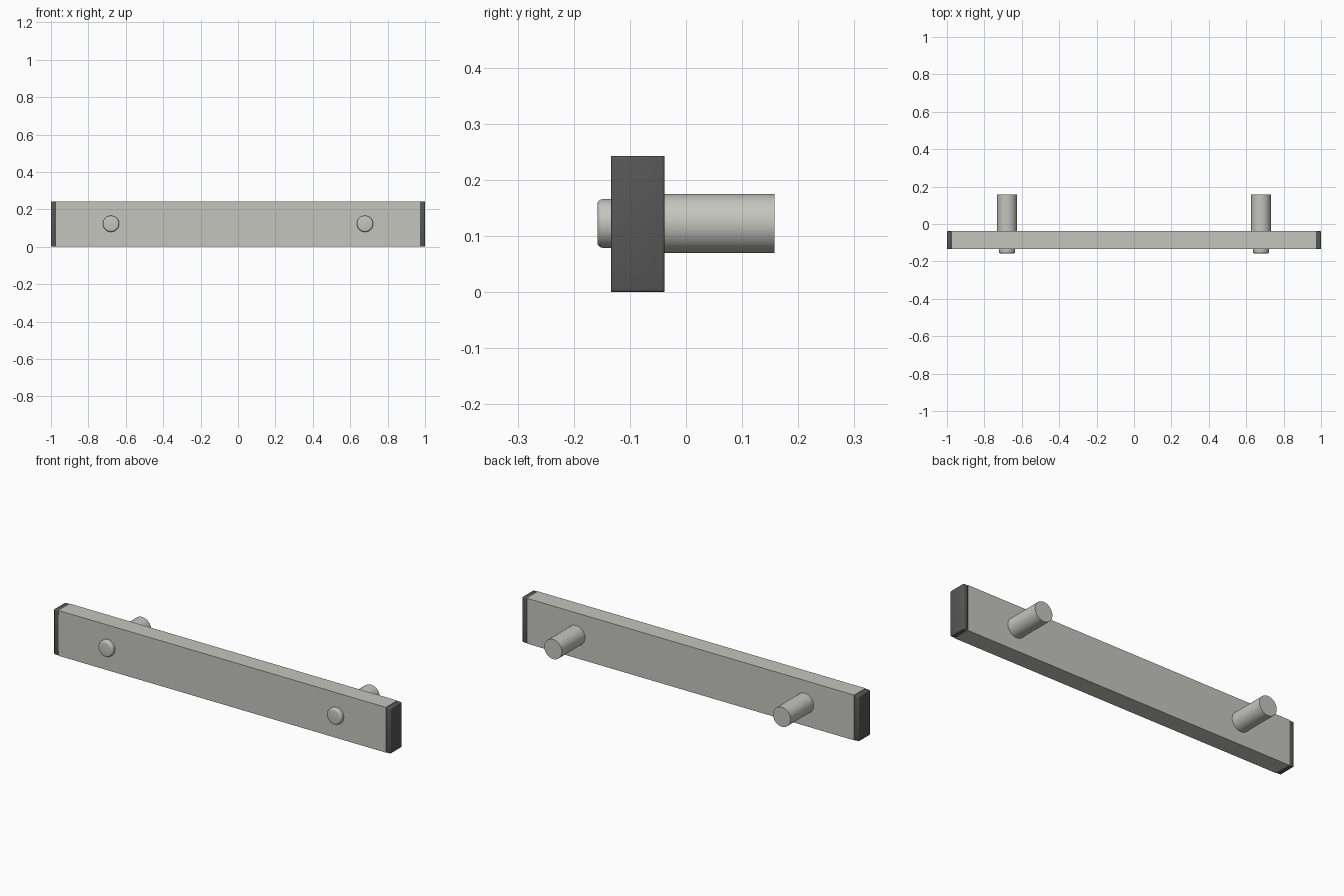
import bpy
import math

if "Cube" in bpy.data.objects:
    bpy.data.objects.remove(bpy.data.objects["Cube"], do_unlink=True)


def make_material(name, color):
    mat = bpy.data.materials.new(name)
    mat.use_nodes = True
    mat.diffuse_color = color
    mat.node_tree.nodes["Principled BSDF"].inputs["Base Color"].default_value = color
    return mat


metal = make_material("light warm grey", (0.56, 0.56, 0.52, 1))
plastic = make_material("dark grey", (0.095, 0.095, 0.095, 1))

BAR_FRONT, BAR_BACK, HEIGHT = -0.134, -0.038, 0.243
CAP_INNER, MID_Z, POST_X = 0.972, 0.1225, 0.679


def finish(obj, name, mat, bevel=0, segments=3):
    obj.name = obj.data.name = name
    obj.data.materials.append(mat)
    if bevel:
        mod = obj.modifiers.new("Rounded edges", "BEVEL")
        mod.width = bevel
        mod.segments = segments
        mod.limit_method = "ANGLE"
        mod.angle_limit = math.radians(40)
        bpy.ops.object.modifier_apply(modifier=mod.name)


def box(name, x0, x1, mat, bevel=0):
    bpy.ops.mesh.primitive_cube_add(
        size=1, location=((x0 + x1) / 2, (BAR_FRONT + BAR_BACK) / 2, HEIGHT / 2))
    obj = bpy.context.object
    obj.scale = (x1 - x0, BAR_BACK - BAR_FRONT, HEIGHT)
    bpy.ops.object.transform_apply(location=False, rotation=False, scale=True)
    finish(obj, name, mat, bevel)
    if bevel:
        bpy.ops.object.shade_smooth_by_angle(angle=math.radians(35))


def rod(name, x, y0, y1, radius, bevel=0):
    bpy.ops.mesh.primitive_cylinder_add(
        vertices=48, radius=radius, depth=y1 - y0,
        location=(x, (y0 + y1) / 2, MID_Z), rotation=(math.pi / 2, 0, 0))
    finish(bpy.context.object, name, metal, bevel, 4)
    bpy.ops.object.shade_smooth_by_angle(angle=math.radians(35))


# Flat bar of the handle
box("handle_bar", -CAP_INNER, CAP_INNER, metal)

# End caps, rear posts and front buttons on both sides
for side, s in (("left", 1), ("right", -1)):
    x0, x1 = sorted((s * CAP_INNER, s))
    box(side + "_end_cap", x0, x1, plastic, 0.005)
    rod(side + "_post", s * POST_X, BAR_BACK - 0.01, 0.158, 0.0525)
    rod(side + "_button", s * POST_X, -0.158, BAR_FRONT + 0.02, 0.0435, 0.01)
